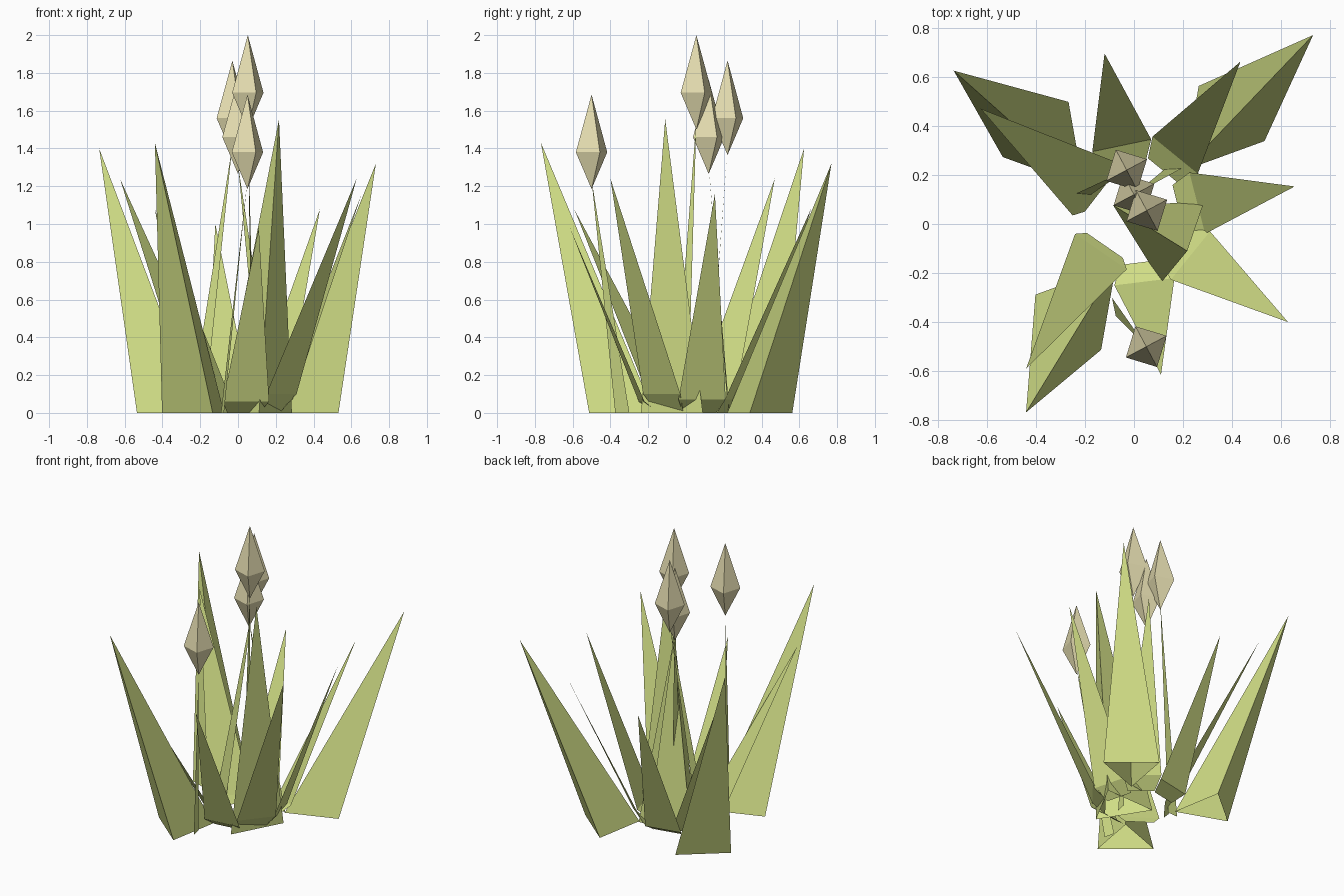
import bpy, bmesh, math

if "Cube" in bpy.data.objects:
    bpy.data.objects.remove(bpy.data.objects["Cube"])


def material(name, rgb):
    m = bpy.data.materials.new(name)
    m.diffuse_color = (*rgb, 1)
    m.use_nodes = True
    m.node_tree.nodes["Principled BSDF"].inputs["Base Color"].default_value = m.diffuse_color
    return m


GREEN = material("leaf_green", (0.64, 0.735, 0.24))
CREAM = material("bud_cream", (0.79, 0.73, 0.44))


def build(name, points, faces, mat, sheet=False):
    """Flat-faced object; sheets have their faces turned upward."""
    bm = bmesh.new()
    vs = [bm.verts.new(p) for p in points]
    for f in faces:
        bm.faces.new([vs[i] for i in f])
    bmesh.ops.recalc_face_normals(bm, faces=bm.faces[:])
    if sheet:
        for f in bm.faces:
            f.normal_update()
            if f.normal.z < 0:
                f.normal_flip()
    mesh = bpy.data.meshes.new(name)
    bm.to_mesh(mesh)
    bm.free()
    mesh.materials.append(mat)
    obj = bpy.data.objects.new(name, mesh)
    bpy.context.collection.objects.link(obj)


def ring(x, y, z, r, deg, n):
    return [(x + r * math.cos(math.radians(deg + 360 * i / n)),
             y + r * math.sin(math.radians(deg + 360 * i / n)), z) for i in range(n)]


# Large three-sided leaves, open below: base centre, radius, turn, leaning tip
large = [
    (-.336, .308, .202, -50, (-.735, .625, 1.40)),
    (.333, .373, .202, -130, (.73, .77, 1.32)),
    (-.203, -.323, .202, 50, (-.44, -.768, 1.43)),
    (.104, -.024, .214, 152, (.217, -.11, 1.555)),
]
for i, (x, y, r, turn, tip) in enumerate(large):
    build(f"large_leaf_{i + 1}", ring(x, y, 0, r, turn, 3) + [tip],
          [(0, 1, 3), (1, 2, 3), (2, 0, 3)], GREEN)

# Small thin leaves: two wide corners, their height, root depth, tip
small = [
    ((-.24, -.04), (-.03, -.185), .05, .03, (-.44, -.59, 1.075)),
    ((-.25, .035), (-.08, .255), .05, .03, (-.625, .47, 1.24)),
    ((.075, .356), (.26, .205), .07, .08, (.434, .662, 1.08)),
    ((-.17, .295), (.07, .345), .05, .08, (-.12, .695, 1.0)),
    ((.29, -.04), (.226, .21), .07, .08, (.655, .153, 1.16)),
    ((.31, -.03), (.15, -.227), .10, .08, (.628, -.40, 1.24)),
    ((-.08, -.25), (.165, -.22), .06, .08, (.11, -.615, .98)),
]
for i, (a, b, h, depth, tip) in enumerate(small):
    mx, my = (a[0] + b[0]) / 2, (a[1] + b[1]) / 2
    d = math.hypot(tip[0] - mx, tip[1] - my)
    ix, iy = (mx - tip[0]) / d * depth, (my - tip[1]) / d * depth
    # root edge is narrower and sits further in, at the ground
    ra, rb = [(mx + (p[0] - mx) * .7 + ix, my + (p[1] - my) * .7 + iy, 0) for p in (a, b)]
    build(f"small_leaf_{i + 1}", [(*a, h), (*b, h), rb, ra, tip],
          [(0, 1, 4), (1, 0, 3, 2)], GREEN, sheet=True)

# Buds on thin stems: x, y, bottom height, stem foot x, y
buds = [
    (.052, .055, 1.50, .075, -.065),
    (-.03, .22, 1.365, -.255, .115),
    (.05, -.50, 1.185, -.09, -.30),
    (.0, .12, 1.265, .20, .23),
]
for i, (x, y, z, fx, fy) in enumerate(buds):
    build(f"bud_{i + 1}", ring(x, y, z + .195, .094, 28, 4) + [(x, y, z), (x, y, z + .5)],
          [(j, (j + 1) % 4, k) for j in range(4) for k in (4, 5)], CREAM)
    # foot edge runs from the outer corner toward the bud, slightly sideways
    d = math.hypot(x - fx, y - fy)
    ux, uy = (x - fx) / d, (y - fy) / d
    build(f"stem_{i + 1}",
          [(fx, fy, 0), (fx + ux * .07 + uy * .03, fy + uy * .07 - ux * .03, 0), (x, y, z + .05)],
          [(0, 1, 2)], GREEN, sheet=True)
